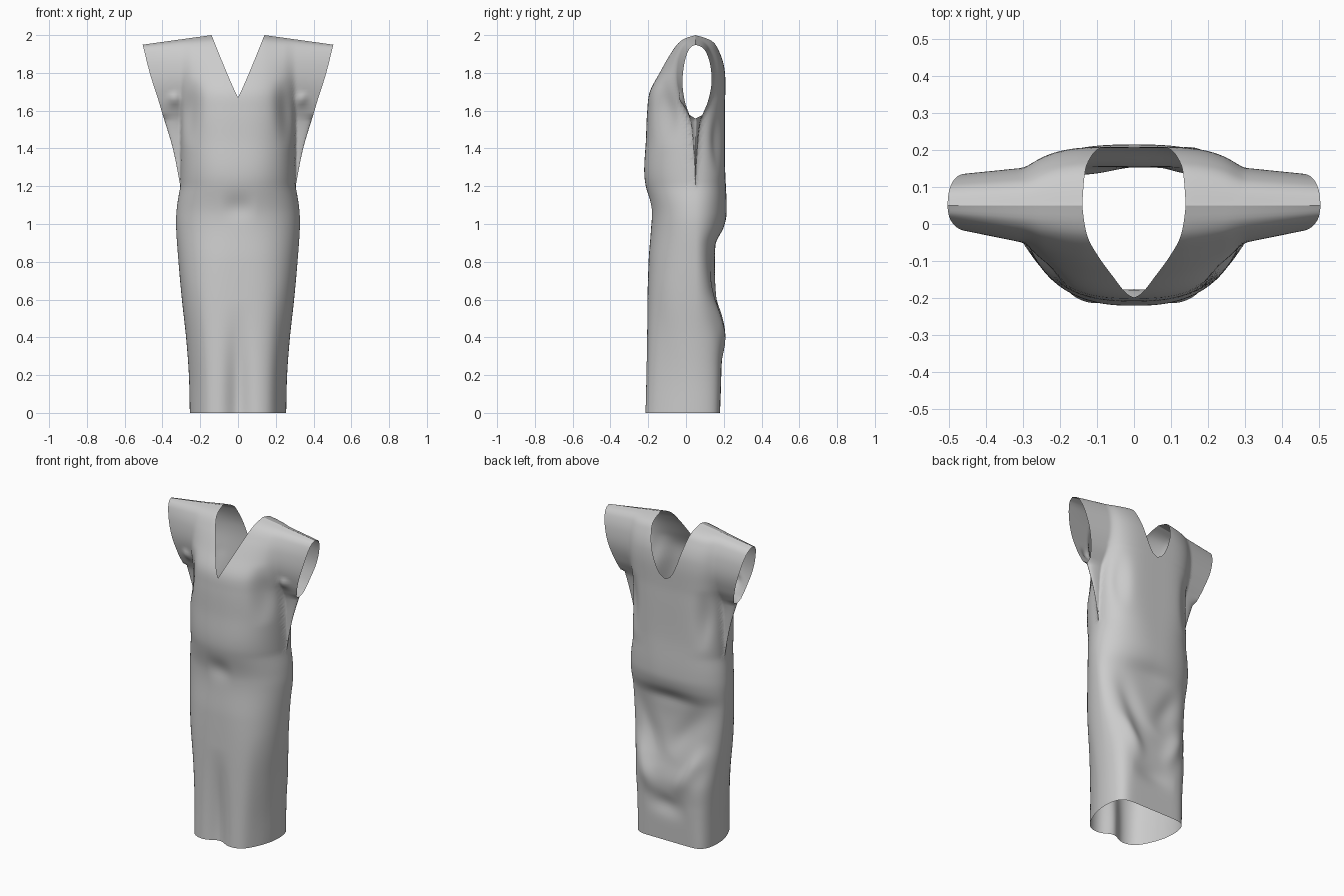
import bpy, bmesh
from math import sin, pi, exp, hypot

if "Cube" in bpy.data.objects:
    bpy.data.objects.remove(bpy.data.objects["Cube"])

CY = 0.05          # depth of the side seams
NECK = 1.67        # lowest point of the neckline


def curve(pts, z):
    """Smooth (Catmull-Rom style) lookup of a value along z."""
    if z <= pts[0][0]:
        return pts[0][1]
    if z >= pts[-1][0]:
        return pts[-1][1]
    i = max(k for k in range(len(pts) - 1) if pts[k][0] <= z)

    def slope(k):
        a, b = pts[max(k - 1, 0)], pts[min(k + 1, len(pts) - 1)]
        return (b[1] - a[1]) / (b[0] - a[0])
    (z0, v0), (z1, v1) = pts[i], pts[i + 1]
    h = z1 - z0
    t = (z - z0) / h
    return (v0 * (1 + 2 * t) * (1 - t) ** 2 + h * slope(i) * t * (1 - t) ** 2
            + v1 * t * t * (3 - 2 * t) + h * slope(i + 1) * t * t * (t - 1))


# silhouettes: body half width, sleeve outer edge, front and back depth
WIDTH = [(0, .255), (.2, .26), (.4, .275), (.6, .297), (.8, .315), (1, .328), (1.1, .322), (1.2, .305)]
SLEEVE = [(1.2, .305), (1.4, .345), (1.6, .405), (1.8, .462), (2, .505)]
FRONT = [(0, -.22), (.4, -.21), (.8, -.198), (1.05, -.185), (1.25, -.22), (1.45, -.212),
         (1.6, -.205), (1.7, -.19), (1.8, -.135), (1.9, -.075), (1.97, -.02), (2, .05)]
BACK = [(0, .18), (.25, .19), (.38, .196), (.5, .178), (.7, .155), (.88, .16), (.98, .2),
        (1.06, .215), (1.3, .207), (1.6, .205), (1.82, .195), (1.92, .165), (1.97, .13), (2, .05)]
SHAPE_F = [(0, 4), (.6, 3.2), (1, 2.3), (1.4, 2.6), (2, 2.6)]
SHAPE_B = [(0, 9), (.5, 5), (1, 2.6), (1.4, 4), (2, 4)]
# teardrop outline of the sleeve tube, as a fraction of its depth
TUBE = [(1.2, 0), (1.4, .12), (1.55, .3), (1.65, .75), (1.76, 1), (1.87, .95), (1.95, .7), (1.985, .4), (2, 0)]

# cloth creases: x0, z0, x1, z1, width, amount
CREASE_F = [(.23, 1.78, .27, 1.40, .04, -.03), (-.23, 1.78, -.27, 1.40, .04, -.03),
            (.32, 1.62, .36, 1.70, .03, .02), (-.32, 1.62, -.36, 1.70, .03, .02),
            (-.10, 1.09, .10, 1.09, .06, -.01), (0, -.5, 0, .6, .06, -.035),
            (.21, -.5, .25, .7, .04, -.02), (-.21, -.5, -.25, .7, .04, -.02)]
CREASE_B = [(-.25, .90, .0, .55, .06, -.018), (.25, .90, .05, .45, .06, -.018),
            (-.26, .65, -.05, .30, .05, .018), (.26, .65, .10, .28, .05, .018),
            (-.15, .22, .17, .24, .06, -.015), (-.2, .92, .2, .90, .05, -.008),
            (.25, 1.65, .25, 1.25, .045, -.02), (-.25, 1.65, -.25, 1.25, .045, -.02)]


def creases(table, x, z):
    """Soft grooves and ridges that fade out toward both ends."""
    total = 0
    for x0, z0, x1, z1, w, a in table:
        dx, dz = x1 - x0, z1 - z0
        t = ((x - x0) * dx + (z - z0) * dz) / (dx * dx + dz * dz)
        if 0 < t < 1:
            d = hypot(x - x0 - t * dx, z - z0 - t * dz)
            total += a * 1.15 * sin(pi * t) ** 1.5 * exp(-(d / w) ** 2)
    return total


def cloth_point(x, z, front, edge):
    """Point on the front or back sheet at nominal height z."""
    profile, shape, folds = (FRONT, SHAPE_F, CREASE_F) if front else (BACK, SHAPE_B, CREASE_B)
    width = curve(WIDTH, z)
    depth = abs(curve(profile, z) - CY)
    body = depth * max(0, 1 - min(1, abs(x) / width) ** curve(shape, z)) ** .5
    # sleeve tube, narrowing to a closed underarm flap
    reach = .505 - min(.505, max(.25, abs(x)))
    tube = (.058 + .2 * reach if front else .08 + .1 * reach) * max(0, curve(TUBE, z))
    if z < 1.57:
        tube *= max(0, 1 - (abs(x) / edge) ** 12) ** .5
    d = (body ** 4 + tube ** 4) ** .25
    d += creases(folds, x, z) * min(1, d / .12)
    # shoulder line slopes down to the sleeve end
    if z > NECK:
        z -= .05 * max(0, abs(x) - .14) / .36 * (z - NECK) / (2 - NECK)
    return (x, CY - d if front else CY + d, z)


def neck(z, front):
    t = max(0, (z - NECK) / (2 - NECK))
    return .14 * (t ** .93 if front else t ** .5)


# dress: four sheets (front/back, left/right) welded at seams and shoulders
ROWS = [NECK * k / 90 for k in range(91)] + \
       [NECK + (2 - NECK) * sin(pi / 2 * k / 30) for k in range(1, 31)]
COLS = 44
bm = bmesh.new()
for front in (True, False):
    for side in (-1, 1):
        grid = []
        for z in ROWS:
            a = neck(z, front)
            b = curve(SLEEVE, z) if z > 1.2 else curve(WIDTH, z)
            grid.append([bm.verts.new(cloth_point(side * (a + (b - a) * sin(pi / 2 * c / COLS)), z, front, b))
                         for c in range(COLS + 1)])
        for r in range(len(ROWS) - 1):
            for c in range(COLS):
                quad = [grid[r][c], grid[r][c + 1], grid[r + 1][c + 1], grid[r + 1][c]]
                bm.faces.new(quad if (side == 1) == front else quad[::-1])
bmesh.ops.remove_doubles(bm, verts=bm.verts, dist=.0001)
mesh = bpy.data.meshes.new("dress")
bm.to_mesh(mesh)
bm.free()
mesh.shade_smooth()
dress = bpy.data.objects.new("dress", mesh)
bpy.context.collection.objects.link(dress)
